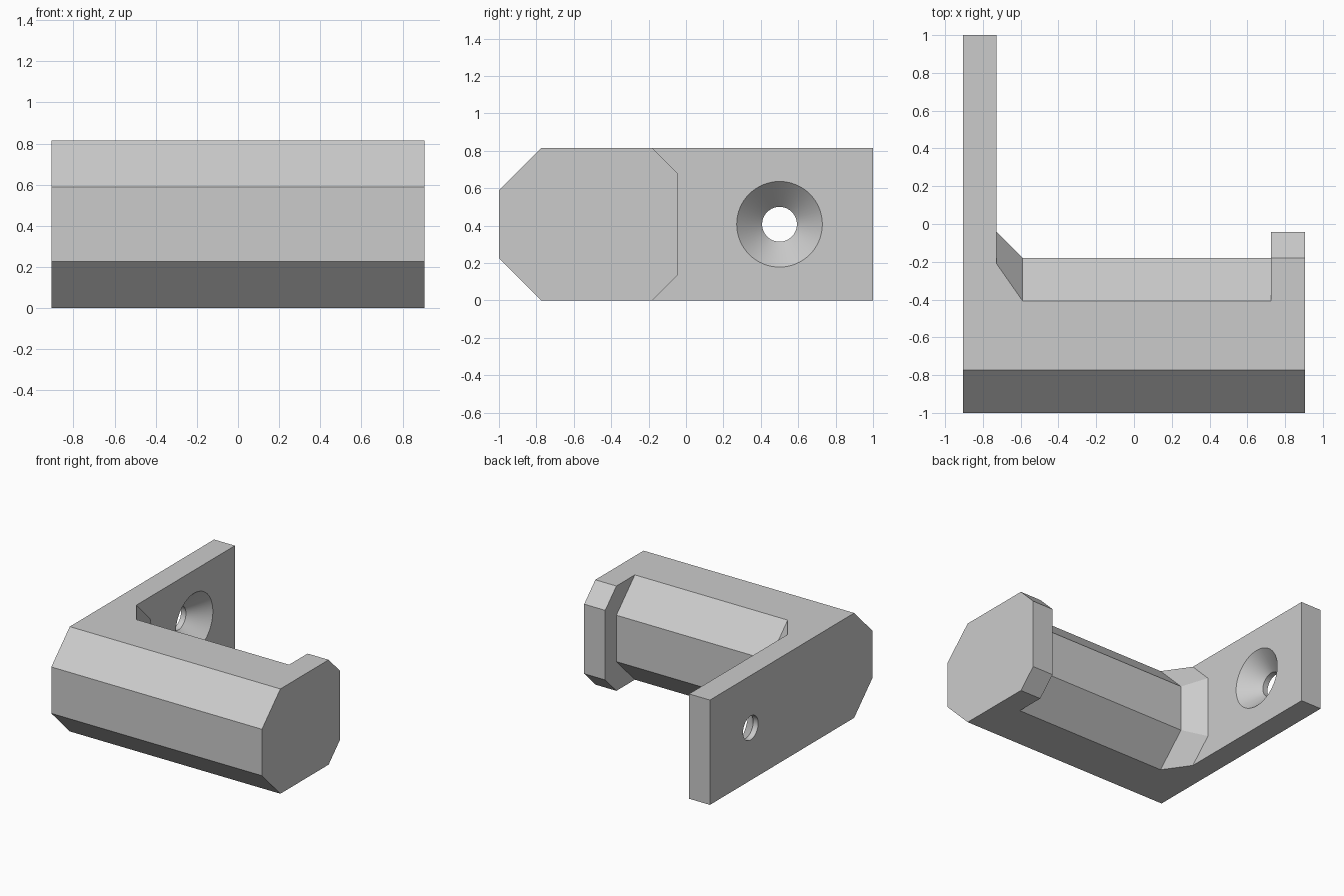
import bpy, bmesh, math

if "Cube" in bpy.data.objects:
    bpy.data.objects.remove(bpy.data.objects["Cube"])

H = 0.815                 # overall height
FRONT, BEVEL = -1.0, 0.227  # front face and its chamfer


def finish(bm, name):
    bmesh.ops.recalc_face_normals(bm, faces=bm.faces[:])
    mesh = bpy.data.meshes.new(name)
    bm.to_mesh(mesh)
    bm.free()
    obj = bpy.data.objects.new(name, mesh)
    bpy.context.collection.objects.link(obj)
    return obj


def bracket():
    # Rear outline as stations along x: (x, back y, rear chamfer)
    left, wall, gusset, lip, right = -0.906, -0.727, -0.59, 0.725, 0.906
    stations = [(left, 1, 0), (wall, 1, 0), (wall, -0.043, 0.168),
                (gusset, -0.18, BEVEL), (lip, -0.18, BEVEL),
                (lip, -0.043, 0.137), (right, -0.043, 0.137)]
    bm = bmesh.new()
    rear = []
    for x, back, c in stations:
        upper, lower = bm.verts.new((x, back, H - c)), bm.verts.new((x, back, c))
        top = bm.verts.new((x, back - c, H)) if c else upper
        bottom = bm.verts.new((x, back - c, 0)) if c else lower
        rear.append([top, upper, lower, bottom])
    nose = [[bm.verts.new((x, y, z)) for y, z in
             ((FRONT + BEVEL, H), (FRONT, H - BEVEL), (FRONT, BEVEL), (FRONT + BEVEL, 0))]
            for x in (left, right)]

    def face(verts):
        unique = list(dict.fromkeys(verts))
        if len(unique) > 2:
            bm.faces.new(unique)

    # Front facets, rear facets, top and bottom, both ends
    for i in range(3):
        face([nose[0][i], nose[1][i], nose[1][i + 1], nose[0][i + 1]])
        for a, b in zip(rear, rear[1:]):
            face([a[i], b[i], b[i + 1], a[i + 1]])
    for i in (0, 3):
        face([nose[1][i], nose[0][i]] + [r[i] for r in rear])
    for n, r in zip(nose, (rear[0], rear[-1])):
        face(n + r[::-1])
    bmesh.ops.dissolve_limit(bm, angle_limit=0.01, verts=bm.verts[:], edges=bm.edges[:])
    return finish(bm, "wall_hook_bracket")


def screw_hole_cutter(segments=64):
    # Countersunk hole: straight bore opening into a cone
    bm = bmesh.new()
    rings = []
    for x, r in ((-1, 0.093), (-0.863, 0.093), (-0.727, 0.229), (-0.65, 0.229)):
        angles = [math.tau * k / segments for k in range(segments)]
        rings.append([bm.verts.new((x, 0.5 + r * math.cos(a), H / 2 + r * math.sin(a)))
                      for a in angles])
    for a, b in zip(rings, rings[1:]):
        for k in range(segments):
            j = (k + 1) % segments
            bm.faces.new((a[k], a[j], b[j], b[k]))
    bm.faces.new(rings[0])
    bm.faces.new(rings[-1])
    cutter = finish(bm, "screw_hole_cutter")
    cutter.hide_render = True
    return cutter


body = bracket()
cutter = screw_hole_cutter()

# Cut the screw hole
bpy.ops.object.select_all(action="DESELECT")
body.select_set(True)
bpy.context.view_layer.objects.active = body
cut = body.modifiers.new("screw_hole", "BOOLEAN")
cut.operation, cut.solver, cut.object = "DIFFERENCE", "EXACT", cutter
bpy.ops.object.modifier_apply(modifier=cut.name)
bpy.data.objects.remove(cutter)
bpy.ops.object.shade_smooth_by_angle(angle=math.radians(20))

# Plain grey finish
grey = bpy.data.materials.new("light grey")
grey.use_nodes = True
colour = (0.6, 0.6, 0.6, 1)
grey.diffuse_color = colour
grey.node_tree.nodes["Principled BSDF"].inputs["Base Color"].default_value = colour
body.data.materials.clear()
body.data.materials.append(grey)
